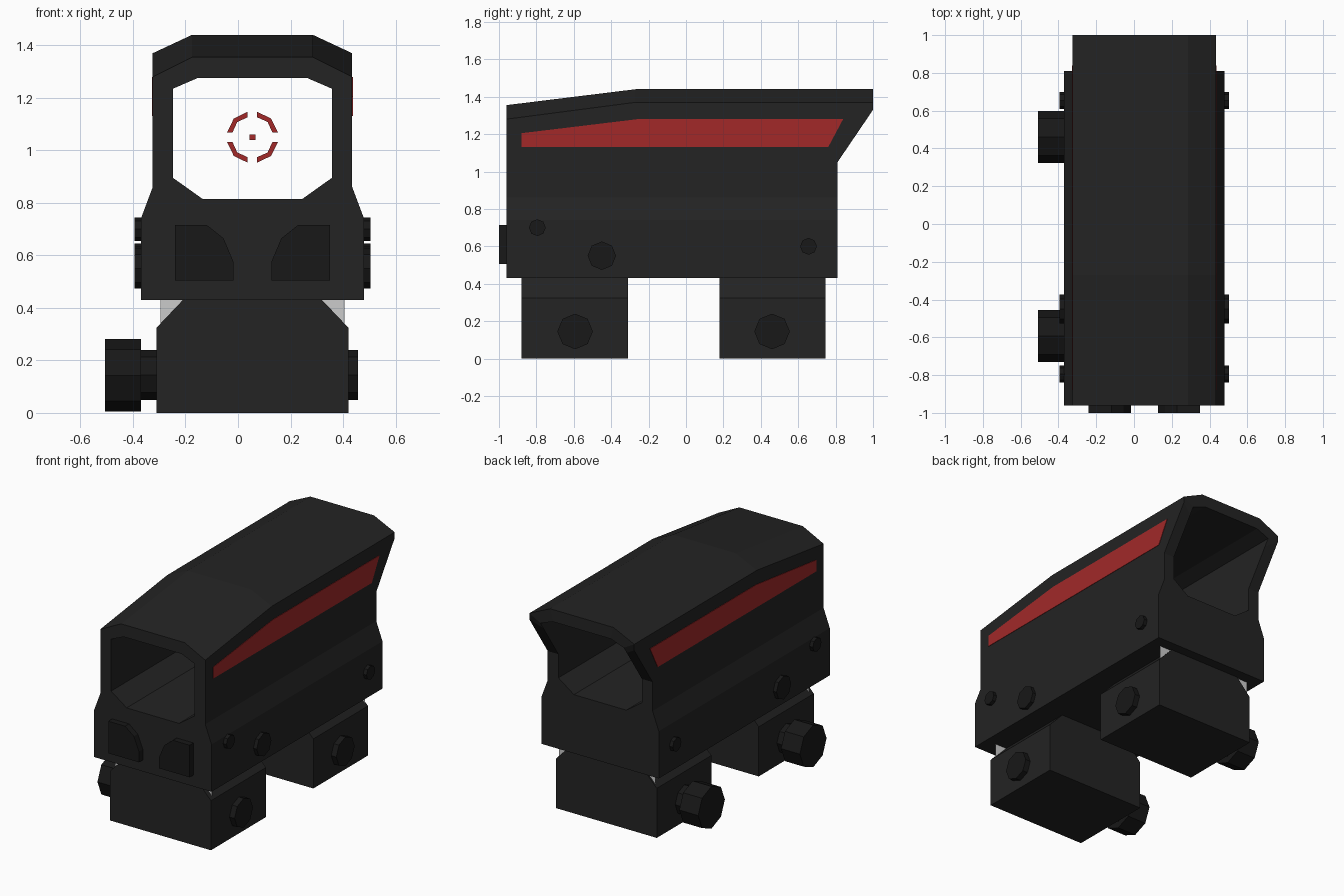
import bpy, bmesh, math
from mathutils import Matrix

if "Cube" in bpy.data.objects:
    bpy.data.objects.remove(bpy.data.objects["Cube"])

CX = 0.055  # symmetry plane of the housing


def material(name, rgb):
    m = bpy.data.materials.new(name)
    m.diffuse_color = (*rgb, 1)
    m.use_nodes = True
    m.node_tree.nodes["Principled BSDF"].inputs["Base Color"].default_value = m.diffuse_color
    return m


BLACK = material("black", (0.017, 0.017, 0.017))
DARK = material("dark_black", (0.009, 0.009, 0.009))
RED = material("red", (0.36, 0.022, 0.022))


def finish(bm, name, mat=None):
    bmesh.ops.recalc_face_normals(bm, faces=bm.faces)
    me = bpy.data.meshes.new(name)
    bm.to_mesh(me)
    bm.free()
    ob = bpy.data.objects.new(name, me)
    bpy.context.collection.objects.link(ob)
    if mat:
        me.materials.append(mat)
    return ob


def prism(name, pts, a, b, axis, mat=None):
    """Extrude a 2D outline from a to b; (x,z) along y or (y,z) along x."""
    place = (lambda p, d: (p[0], d, p[1])) if axis == 'y' else (lambda p, d: (d, p[0], p[1]))
    bm = bmesh.new()
    lo = [bm.verts.new(place(p, a)) for p in pts]
    if a == b:
        bm.faces.new(lo)
        me_ob = finish(bm, name, mat)
        return me_ob
    hi = [bm.verts.new(place(p, b)) for p in pts]
    bm.faces.new(lo)
    bm.faces.new(hi)
    n = len(pts)
    for i in range(n):
        j = (i + 1) % n
        bm.faces.new((lo[i], lo[j], hi[j], hi[i]))
    return finish(bm, name, mat)


def bolt(name, x0, x1, y, z, r, mat=DARK):
    """Octagonal cylinder lying along x."""
    pts = [(y + r * math.cos(i * math.pi / 4), z + r * math.sin(i * math.pi / 4)) for i in range(8)]
    return prism(name, pts, x0, x1, 'x', mat)


# Hollow housing: outer and inner rings at three stations, raked rear hood
def rear(z):
    return 0.81 + 0.19 * min(max((z - 1.05) / 0.28, 0), 1)


def ring(bm, half, y):
    full = half + [(-x, z) for x, z in reversed(half)]
    return [bm.verts.new((CX + x, rear(z) if y is None else y, z)) for x, z in full]


bm = bmesh.new()
outer, inner = [], []
for y, corner, top in ((-0.96, 1.28, 1.355), (-0.27, 1.37, 1.44), (None, 1.37, 1.44)):
    outer.append(ring(bm, [(0.425, 0.43), (0.425, 0.74), (0.38, 0.86), (0.38, 1.05),
                           (0.38, corner - 0.04), (0.38, corner), (0.23, top)], y))
    inner.append(ring(bm, [(0.19, 0.815), (0.246, 0.855), (0.3025, 0.895), (0.3025, 1.05),
                           (0.3025, corner - 0.09), (0.3025, corner - 0.045), (0.21, top - 0.08)], y))
for a, b in ((outer[0], outer[1]), (outer[1], outer[2]), (inner[0], inner[1]),
             (inner[1], inner[2]), (outer[0], inner[0]), (outer[2], inner[2])):
    for i in range(14):
        j = (i + 1) % 14
        bm.faces.new((a[i], a[j], b[j], b[i]))
finish(bm, "housing", BLACK)

# Red side stripes, front pads and side pins, mirrored about the housing centre
stripe = [(-0.88, 1.13), (0.76, 1.13), (0.84, 1.28), (-0.26, 1.28), (-0.88, 1.205)]
pad = [(0.295, 0.505), (0.295, 0.715), (0.173, 0.715), (0.11, 0.665), (0.072, 0.575), (0.072, 0.505)]
for s, side in ((-1, "left"), (1, "right")):
    prism(f"stripe_{side}", stripe, CX + s * 0.375, CX + s * 0.383, 'x', RED)
    prism(f"front_pad_{side}", [(CX + s * x, z) for x, z in pad], -1.0, -0.95, 'y', DARK)
    for k, (y, z, r) in enumerate(((-0.795, 0.70, 0.045), (-0.45, 0.55, 0.076), (0.655, 0.60, 0.045))):
        bolt(f"side_pin_{side}_{k}", CX + s * 0.42, CX + s * 0.449, y, z, r)

# Mounting feet, each with a clamp bolt, a knob and small grey end gussets
foot = [(-0.31, 0), (0.42, 0), (0.42, 0.325), (0.32, 0.43), (-0.21, 0.43), (-0.31, 0.325)]
for k, (y0, y1, yc, yg) in enumerate(((-0.88, -0.31, -0.593, -0.85), (0.18, 0.745, 0.46, 0.735))):
    prism(f"mount_foot_{k}", foot, y0, y1, 'y', BLACK)
    bolt(f"clamp_bolt_{k}", 0.41, 0.457, yc, 0.145, 0.095)
    bolt(f"knob_shaft_{k}", -0.38, -0.30, yc, 0.145, 0.095)
    bolt(f"knob_{k}", -0.507, -0.37, yc, 0.143, 0.138)
    for s in (-1, 1):
        tri = [(CX + s * 0.35, 0.43), (CX + s * 0.35, 0.335), (CX + s * 0.265, 0.43)]
        prism(f"gusset_{k}_{'right' if s > 0 else 'left'}", tri, yg, yg, 'y')

# Aiming reticle floating in the window: four broken arcs and a dot
arc = [(0.018, 0.097), (0.071, 0.071), (0.097, 0.018), (0.076, 0.018), (0.058, 0.058), (0.018, 0.076)]
for k, (sx, sz) in enumerate(((1, 1), (1, -1), (-1, -1), (-1, 1))):
    prism(f"reticle_arc_{k}", [(CX + sx * x, 1.05 + sz * z) for x, z in arc], 0.0, 0.0, 'y', RED)
d = 0.011
prism("reticle_dot", [(CX - d, 1.05 - d), (CX + d, 1.05 - d), (CX + d, 1.05 + d), (CX - d, 1.05 + d)],
      0.0, 0.0, 'y', RED)
